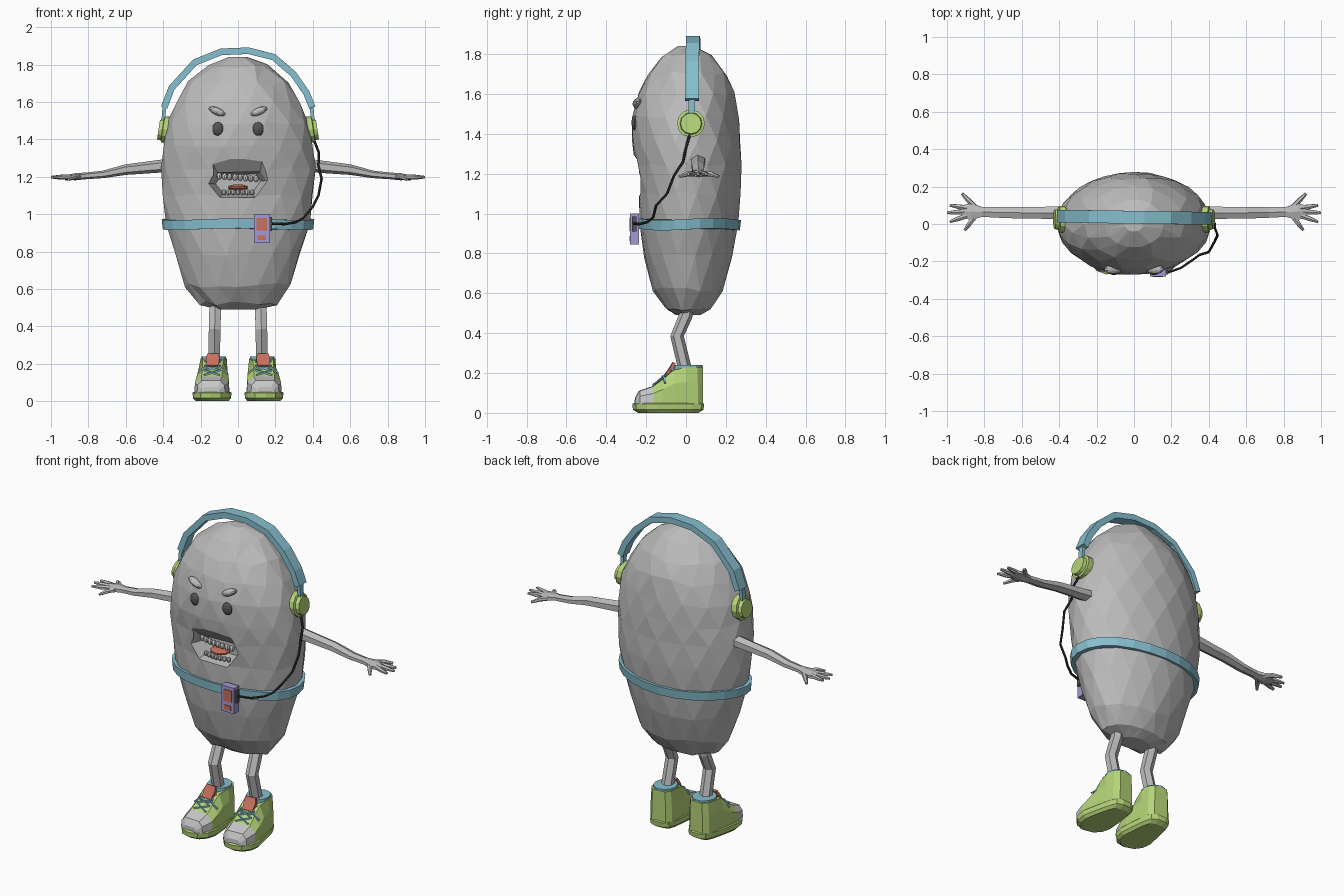
import bpy, bmesh, math, random
from mathutils import Vector, Matrix

if "Cube" in bpy.data.objects:
    bpy.data.objects.remove(bpy.data.objects["Cube"])

random.seed(4)


def material(name, r, g, b):
    m = bpy.data.materials.new(name)
    m.diffuse_color = (r, g, b, 1)
    m.use_nodes = True
    m.node_tree.nodes["Principled BSDF"].inputs["Base Color"].default_value = m.diffuse_color
    return m


GREY = material("potato grey", 0.50, 0.50, 0.50)
PALE = material("pale grey", 0.58, 0.58, 0.58)
DARK = material("eye grey", 0.09, 0.09, 0.09)
BLACK = material("cord black", 0.03, 0.03, 0.03)
GREEN = material("lime green", 0.46, 0.66, 0.19)
BLUE = material("sky blue", 0.24, 0.52, 0.62)
RED = material("coral red", 0.57, 0.16, 0.11)
PURPLE = material("lavender", 0.37, 0.32, 0.64)


def finish(name, bm, *mats):
    bmesh.ops.recalc_face_normals(bm, faces=bm.faces[:])
    me = bpy.data.meshes.new(name)
    bm.to_mesh(me)
    bm.free()
    for m in mats:
        me.materials.append(m)
    ob = bpy.data.objects.new(name, me)
    bpy.context.collection.objects.link(ob)
    return ob


def loft_bm(rings):
    """Skin equal-sized rings of points and cap both ends."""
    bm = bmesh.new()
    vs = [[bm.verts.new(p) for p in ring] for ring in rings]
    n = len(vs[0])
    for a, b in zip(vs, vs[1:]):
        for i in range(n):
            j = (i + 1) % n
            bm.faces.new((a[i], a[j], b[j], b[i]))
    bm.faces.new(vs[0])
    bm.faces.new(vs[-1])
    return bm


def loft(name, rings, mat):
    return finish(name, loft_bm(rings), mat)


def tube(name, pts, radii, n, mat, ref):
    """Sweep an n-sided section; radii are (along ref, across ref)."""
    pts = [Vector(p) for p in pts]
    rings = []
    for k, p in enumerate(pts):
        t = (pts[min(k + 1, len(pts) - 1)] - pts[max(k - 1, 0)]).normalized()
        side = Vector(ref)
        side = (side - t * side.dot(t)).normalized()
        up = t.cross(side)
        a, b = radii[k] if isinstance(radii, list) else radii
        ang = [2 * math.pi * (i + 0.5) / n for i in range(n)]
        rings.append([p + side * a * math.cos(q) + up * b * math.sin(q) for q in ang])
    return loft(name, rings, mat)


def box(name, lo, hi, mat):
    (x0, y0, z0), (x1, y1, z1) = lo, hi
    return loft(name, [[(x0, y0, z), (x1, y0, z), (x1, y1, z), (x0, y1, z)] for z in (z0, z1)], mat)


def blobs(name, items, mat, u=10, v=7):
    """Ellipsoids given as (centre, radii, tilt about y)."""
    bm = bmesh.new()
    for c, r, tilt in items:
        mx = Matrix.Translation(c) @ Matrix.Rotation(tilt, 4, 'Y') @ Matrix.Diagonal((*r, 1))
        bmesh.ops.create_uvsphere(bm, u_segments=u, v_segments=v, radius=1, matrix=mx)
    return finish(name, bm, mat)


def section(z, w, yf, yb, n, shift=0.0, wave=0.0):
    """Egg-shaped horizontal section with its own front and back depth."""
    ring = []
    for i in range(n):
        a = 2 * math.pi * (i + shift) / n
        s = math.sin(a)
        ring.append((w * math.cos(a), s * (yb if s > 0 else -yf), z + wave * math.sin(3 * a)))
    return ring


# Body: faceted egg, (height, half width, front, back)
levels = [(.49, .10, -.05, .07), (.525, .21, -.105, .125), (.62, .285, -.165, .185),
          (.79, .335, -.212, .235), (.95, .385, -.233, .262), (1.10, .408, -.24, .276),
          (1.24, .413, -.255, .277), (1.36, .406, -.274, .276), (1.48, .384, -.268, .265),
          (1.60, .335, -.24, .246), (1.70, .268, -.192, .204), (1.79, .16, -.125, .13),
          (1.84, .05, -.04, .04)]
rings = []
for k, lv in enumerate(levels):
    j = 0.0 if k in (0, 4, 12) else 0.012
    rings.append([(x * random.uniform(1 - j, 1 + j), y * random.uniform(1 - j, 1 + j),
                   z + random.uniform(-j, j)) for x, y, z in section(*lv, 16, 0.5 * (k % 2))])
bm = loft_bm(rings)
bmesh.ops.triangulate(bm, faces=[f for f in bm.faces if len(f.verts) == 4])
body = finish("body", bm, GREY)

# Mouth: tapered hollow with a sloping upper lip
lips = [(-.15, 1.163), (-.11, 1.222), (.12, 1.228), (.15, 1.18), (.088, 1.093), (-.095, 1.096)]
outer = [(-.20, 1.165), (-.19, 1.375), (.14, 1.385), (.20, 1.19), (.10, 1.07), (-.11, 1.07)]
cut = loft("mouth_cutter", [[(x, -.33, z) for x, z in outer], [(x, -.205, z) for x, z in lips],
                            [(x * .8, -.11, 1.16 + (z - 1.16) * .8) for x, z in lips]], GREY)
cut.hide_render = True
mod = body.modifiers.new("mouth", 'BOOLEAN')
mod.operation = 'DIFFERENCE'
mod.object = cut
bpy.context.view_layer.objects.active = body
bpy.ops.object.modifier_apply(modifier=mod.name)
bpy.data.objects.remove(cut)

# Teeth and tongue
blobs("upper_teeth", [((-.10 + .028 * i, -.195 - .012 * math.sin(math.pi * i / 7), 1.203 - .002 * i),
                       (.015, .014, .019), 0) for i in range(8)], PALE, 8, 6)
blobs("lower_teeth", [((-.075 + .025 * i, -.195 - .012 * math.sin(math.pi * i / 6), 1.117),
                       (.013, .013, .016), 0) for i in range(7)], PALE, 8, 6)
blobs("tongue", [((0, -.17, 1.143), (.058, .05, .017), 0)], RED)

# Eyes and angry brows
blobs("eyes", [((s * .107, -.252, 1.455), (.033, .022, .038), 0) for s in (-1, 1)], DARK)
blobs("brows", [((s * .112, -.242, 1.55), (.052, .026, .02), -s * .42) for s in (-1, 1)], GREY)

# Belt
loft("belt", [section(z, w, yf, yb, 24, 0, .005) for z, w, yf, yb in
              ((.92, .402, -.243, .27), (.972, .408, -.246, .276))], BLUE)

# Music player on the belt
box("player", (.085, -.28, .845), (.17, -.235, 1.0), PURPLE)
box("player_screen", (.10, -.284, .912), (.156, -.279, .98), RED)
box("player_button", (.104, -.284, .862), (.15, -.279, .887), RED)
box("player_plug", (.168, -.27, .91), (.182, -.248, .985), DARK)

# Headphone cord
tube("cord", [(.18, -.26, .95), (.25, -.235, .947), (.31, -.195, .957), (.35, -.165, .98),
              (.40, -.15, 1.04), (.43, -.095, 1.10), (.447, -.06, 1.19), (.43, -.015, 1.26),
              (.432, 0, 1.33), (.405, .02, 1.40)], (.007, .007), 6, BLACK, (1, -1, 0))

# Headphone band
arc = [(-.395, 1.57), (-.355, 1.675), (-.23, 1.812), (-.09, 1.868), (.055, 1.874),
       (.19, 1.84), (.295, 1.75), (.365, 1.65), (.397, 1.57)]
tube("headband", [(x, .036 - .015 * x, z) for x, z in arc], (.048, .025), 4, BLUE, (0, 1, 0))

for s, side in ((-1, "left"), (1, "right")):
    # Ear cup and stem
    tube(side + "_stem", [(s * .392, .03, 1.60), (s * .40, .028, 1.49)], (.022, .014), 4, BLUE, (0, 1, 0))
    cup = []
    for x, r in ((.36, .055), (.37, .07), (.402, .07), (.405, .056), (.425, .052)):
        cup.append([(s * (x - .15 * r * math.sin(a)), .025 + r * math.cos(a), 1.452 + r * math.sin(a))
                    for a in [2 * math.pi * i / 12 for i in range(12)]])
    loft(side + "_ear_cup", cup, GREEN)

    # Arm with a flat hand
    tube(side + "_arm", [(s * .36, .06, 1.262), (s * .48, .06, 1.25), (s * .60, .06, 1.238),
                         (s * .72, .062, 1.213), (s * .81, .064, 1.205), (s * .87, .066, 1.2),
                         (s * .92, .066, 1.196)],
         [(.04, .036), (.037, .032), (.036, .028), (.033, .02), (.03, .018), (.05, .019), (.04, .013)],
         6, GREY, (0, 1, 0))
    for i, (x0, y0, x1, y1) in enumerate([(.85, .09, .92, .163), (.89, .085, .985, .10), (.90, .066, 1.0, .06),
                                          (.89, .045, .985, .012), (.85, .04, .905, -.033)]):
        z1 = 1.185 if i in (0, 4) else 1.198
        tube("%s_finger_%d" % (side, i + 1),
             [(s * x0, y0, 1.2), (s * (x0 + x1) / 2, (y0 + y1) / 2, 1.198), (s * x1, y1, z1)],
             [(.015, .013), (.014, .013), (.008, .007)], 6, GREY, (0, 1, 0.1))

    # Leg
    tube(side + "_leg", [(s * .122, .01, .55), (s * .122, 0, .49), (s * .125, -.045, .385),
                         (s * .128, 0, .2)], (.036, .034), 6, GREY, (1, 0, 0))

    # Shoe: sole, upper with grey toe cap, collar, tongue and laces
    foot = [(0, -.27), (.055, -.255), (.092, -.21), (.104, -.15), (.092, -.06), (.076, .03), (.06, .075), (.025, .09)]
    foot += [(-x, y) for x, y in reversed(foot[1:])]
    shoe = [loft(side + "_sole", [[(x * k, -.09 + (y + .09) * k, z) for x, y in foot]
                                  for z, k in ((0, .84), (.016, .98), (.045, 1), (.05, .95))], GREEN)]
    upper = []
    for y, w, t, h in ((-.255, .045, .03, .075), (-.235, .075, .05, .11), (-.17, .094, .055, .132),
                       (-.12, .092, .052, .168), (-.065, .086, .055, .215), (0, .078, .07, .228),
                       (.055, .07, .062, .23), (.082, .045, .04, .23)):
        m = .045 + (h - .045) * .6
        upper.append([(-w, y, .045), (-w * .96, y, m), (-t, y, h), (t, y, h), (w * .96, y, m), (w, y, .045)])
    bm = loft_bm(upper)
    for f in bm.faces:
        f.material_index = 1 if f.calc_center_median().y < -.172 else 0
    shoe.append(finish(side + "_shoe_upper", bm, GREEN, PALE))
    shoe.append(loft(side + "_collar", [[(.066 * math.cos(a), .01 + .072 * math.sin(a), z) for a in
                                         [2 * math.pi * i / 12 for i in range(12)]] for z in (.205, .24)], BLUE))
    shoe.append(tube(side + "_shoe_tongue", [(0, -.10, .185), (0, -.072, .225), (0, -.06, .252)],
                     [(.045, .014), (.052, .014), (.042, .01)], 4, RED, (1, 0, 0)))
    for i in range(3):
        y0, y1 = -.162 + .03 * i, -.132 + .03 * i
        for d in (-1, 1):
            shoe.append(tube("%s_lace_%d%s" % (side, i + 1, "a" if d < 0 else "b"),
                             [(-d * .042, y0, .140 + .024 * i), (d * .042, y1, .165 + .024 * i)],
                             (.006, .006), 4, BLUE, (0, 0, 1)))
    shoe.append(tube(side + "_lace_bow", [(-.08, -.11, .15), (-.04, -.115, .183), (0, -.12, .178),
                                          (.04, -.115, .183), (.08, -.11, .15)], (.006, .006), 4, BLUE, (0, 1, 0)))
    for ob in shoe:
        ob.location = (s * .13, 0, 0)
        ob.rotation_euler = (0, 0, s * .06)
